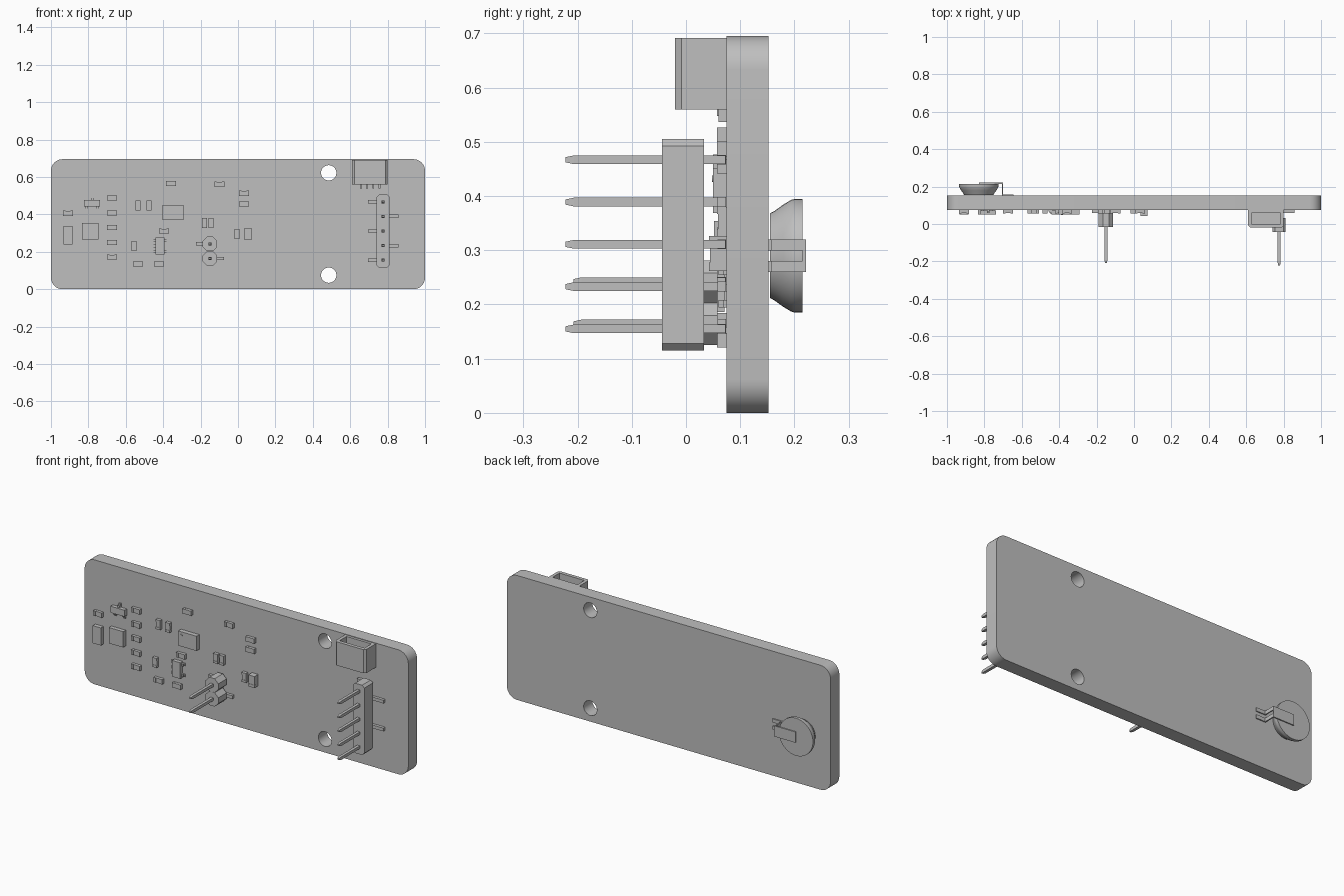
import bpy, math
from mathutils import Vector

if "Cube" in bpy.data.objects:
    bpy.data.objects.remove(bpy.data.objects["Cube"], do_unlink=True)

grey = bpy.data.materials.new("plain_grey")
grey.use_nodes = True
COLOUR = (0.52, 0.52, 0.52, 1)
grey.diffuse_color = COLOUR
grey.node_tree.nodes["Principled BSDF"].inputs["Base Color"].default_value = COLOUR

FACE, BACK = 0.075, 0.152   # front and back planes of the board


def mesh_object(name, verts, faces):
    me = bpy.data.meshes.new(name)
    me.from_pydata(verts, [], faces)
    me.materials.append(grey)
    ob = bpy.data.objects.new(name, me)
    bpy.context.collection.objects.link(ob)
    return ob


def prism(name, points, low, high, axis="y"):
    """Extrude a counter-clockwise outline along y (points x, z) or z (points x, y)."""
    n = len(points)
    if axis == "y":
        verts = [(a, t, b) for t in (low, high) for a, b in points]
    else:
        verts = [(a, b, t) for t in (high, low) for a, b in points]
    faces = [tuple(range(n)), tuple(reversed(range(n, 2 * n)))]
    faces += [(i, i + n, (i + 1) % n + n, (i + 1) % n) for i in range(n)]
    return mesh_object(name, verts, faces)


def box(name, x, z, w, h, low, high):
    return prism(name, [(x - w/2, z - h/2), (x + w/2, z - h/2),
                        (x + w/2, z + h/2), (x - w/2, z + h/2)], low, high)


def ring(x, z, r, n, turn=0.0):
    return [(x + r * math.cos(math.tau * i / n + turn),
             z + r * math.sin(math.tau * i / n + turn)) for i in range(n)]


def apply_cut(ob, cutter):
    mod = ob.modifiers.new("cut", "BOOLEAN")
    mod.object, mod.solver = cutter, "EXACT"
    bpy.context.view_layer.objects.active = ob
    bpy.ops.object.modifier_apply(modifier=mod.name)
    bpy.data.objects.remove(cutter, do_unlink=True)


def smooth(ob):
    bpy.ops.object.select_all(action="DESELECT")
    ob.select_set(True)
    bpy.context.view_layer.objects.active = ob
    bpy.ops.object.shade_smooth_by_angle(angle=math.radians(30))


# Circuit board with rounded corners and two mounting holes
R, H = 0.062, 0.695
outline = []
for k, (cx, cz) in enumerate([(1 - R, H - R), (R - 1, H - R), (R - 1, R), (1 - R, R)]):
    for i in range(9):
        a = math.pi / 2 * (k + i / 8)
        outline.append((cx + R * math.cos(a), cz + R * math.sin(a)))
board = prism("circuit_board", outline, FACE, BACK)
for z in (0.075, 0.622):
    apply_cut(board, prism("hole_cutter", ring(0.485, z, 0.041, 32), 0, 0.3))
smooth(board)


# Small passives: a body with a slightly larger cap on each end
def passive(x, z, upright=False, long=0.053, wide=0.027, top=0.057):
    w, h = (wide, long) if upright else (long, wide)
    box("passive_body", x, z, w * 0.96, h * 0.96, top + 0.002, FACE)
    for s in (-1, 1):
        off = s * long * 0.38
        if upright:
            box("passive_cap", x, z + off, w, long * 0.24, top, FACE)
        else:
            box("passive_cap", x + off, z, long * 0.24, h, top, FACE)


for i in range(5):
    passive(-0.674, 0.171 + 0.079 * i)
for x, z in [(-0.909, 0.406), (-0.358, 0.564), (-0.1, 0.561), (0.032, 0.513),
             (0.032, 0.455), (-0.396, 0.31), (-0.535, 0.134), (-0.422, 0.134)]:
    passive(x, z)
for x, z in [(-0.556, 0.23), (-0.535, 0.447), (-0.476, 0.447),
             (-0.18, 0.353), (-0.144, 0.353), (-0.005, 0.294)]:
    passive(x, z, True)
passive(0.053, 0.294, True, 0.064, 0.038, 0.042)

# Flat chips
box("oscillator", -0.909, 0.289, 0.05, 0.098, 0.052, FACE)
box("square_chip", -0.79, 0.31, 0.088, 0.088, 0.052, FACE)
box("sensor_chip", -0.348, 0.41, 0.113, 0.082, 0.05, FACE)
prism("sensor_chip_mark", ring(-0.385, 0.432, 0.006, 12), 0.048, 0.05)


# Chips with bent legs: a foot on the board and a shoulder into the body
def leg(x, z, dx, dz):
    w, h = abs(dx) + 0.014, abs(dz) + 0.014
    box("chip_foot", x + dx / 2, z + dz / 2, w, h, 0.068, FACE)
    box("chip_shoulder", x + dx / 5, z + dz / 5, 0.014, 0.014, 0.06, FACE)


box("transistor_body", -0.78, 0.459, 0.086, 0.036, 0.05, 0.071)
leg(-0.78, 0.478, 0, 0.012)
for s in (-1, 1):
    leg(-0.78 + s * 0.028, 0.44, 0, -0.012)
box("regulator_body", -0.417, 0.231, 0.05, 0.09, 0.05, 0.071)
for s in (-1, 1):
    for row in ((-1, 0, 1) if s < 0 else (-1, 1)):
        leg(-0.417 + s * 0.026, 0.231 + row * 0.03, s * 0.008, 0)


# Header pin with a tapered tip and a sideways solder foot
def pin(x, z, tip, side, reach):
    r = 0.008
    square = [(-r, -r), (r, -r), (r, r), (-r, r)]
    verts = [(x + a * k, y, z + b * k) for y, k in ((tip, 0.6), (tip + 0.015, 1), (0.073, 1))
             for a, b in square]
    faces = [(0, 1, 2, 3), (11, 10, 9, 8)]
    for base in (0, 4):
        faces += [(base + i, base + i + 4, base + (i + 1) % 4 + 4, base + (i + 1) % 4)
                  for i in range(4)]
    mesh_object("header_pin", verts, faces)
    box("header_foot", x + side * reach / 2, z, reach, 0.018, 0.058, 0.074)


# Five pin header, feet alternating left and right
X5, c = 0.776, 0.013
lo, hi = 0.115, 0.505
prism("long_header_body", [(X5 - 0.035 + c, lo), (X5 + 0.035 - c, lo), (X5 + 0.035, lo + c),
                           (X5 + 0.035, hi - c), (X5 + 0.035 - c, hi), (X5 - 0.035 + c, hi),
                           (X5 - 0.035, hi - c), (X5 - 0.035, lo + c)], -0.044, 0.033)
for i in range(5):
    pin(X5, 0.155 + 0.078 * i, -0.222, 1 if i % 2 else -1, 0.082)

# Two pin header made of two joined octagons
for z, side in ((0.164, 1), (0.242, -1)):
    prism("short_header_body", ring(-0.15, z, 0.042, 8, math.pi / 8), -0.015, 0.058)
    pin(-0.15, z, -0.208, side, 0.074)

# Top-entry cable socket with an open cavity and four feet
socket = prism("cable_socket", [(0.61, -0.008), (0.622, -0.02), (0.788, -0.02), (0.8, -0.008),
                                (0.8, FACE), (0.61, FACE)], 0.56, 0.692, "z")
apply_cut(socket, prism("cavity_cutter", [(0.628, 0.0), (0.782, 0.0), (0.782, 0.06),
                                          (0.628, 0.06)], 0.62, 0.8, "z"))
for i in range(4):
    box("socket_pin", 0.657 + 0.033 * i, 0.61, 0.01, 0.01, 0.025, 0.035)
    box("socket_foot", 0.657 + 0.033 * i, 0.552, 0.01, 0.03, 0.06, FACE)

# Round bowl-shaped cell on the back, widening away from the board
BX, BZ, N = -0.83, 0.29, 40
profile = [(0.078, 0.155), (0.083, 0.164), (0.094, 0.179), (0.103, 0.194), (0.105, 0.201),
           (0.105, 0.215)]
verts = [(x, y, z) for r, y in profile for x, z in ring(BX, BZ, r, N)]
faces = [tuple(range(N)), tuple(reversed(range(N * (len(profile) - 1), N * len(profile))))]
for k in range(len(profile) - 1):
    faces += [(k * N + i, k * N + i + N, k * N + (i + 1) % N + N, k * N + (i + 1) % N)
              for i in range(N)]
smooth(mesh_object("round_cell", verts, faces))

# Clip over the cell with two legs reaching down to the board
box("cell_clip", -0.765, BZ, 0.13, 0.06, 0.215, 0.221)
for s in (-1, 1):
    z = BZ + s * 0.02
    box("clip_leg", -0.703, z, 0.006, 0.02, BACK, 0.221)
    box("clip_foot", -0.675, z, 0.06, 0.02, BACK, 0.158)
